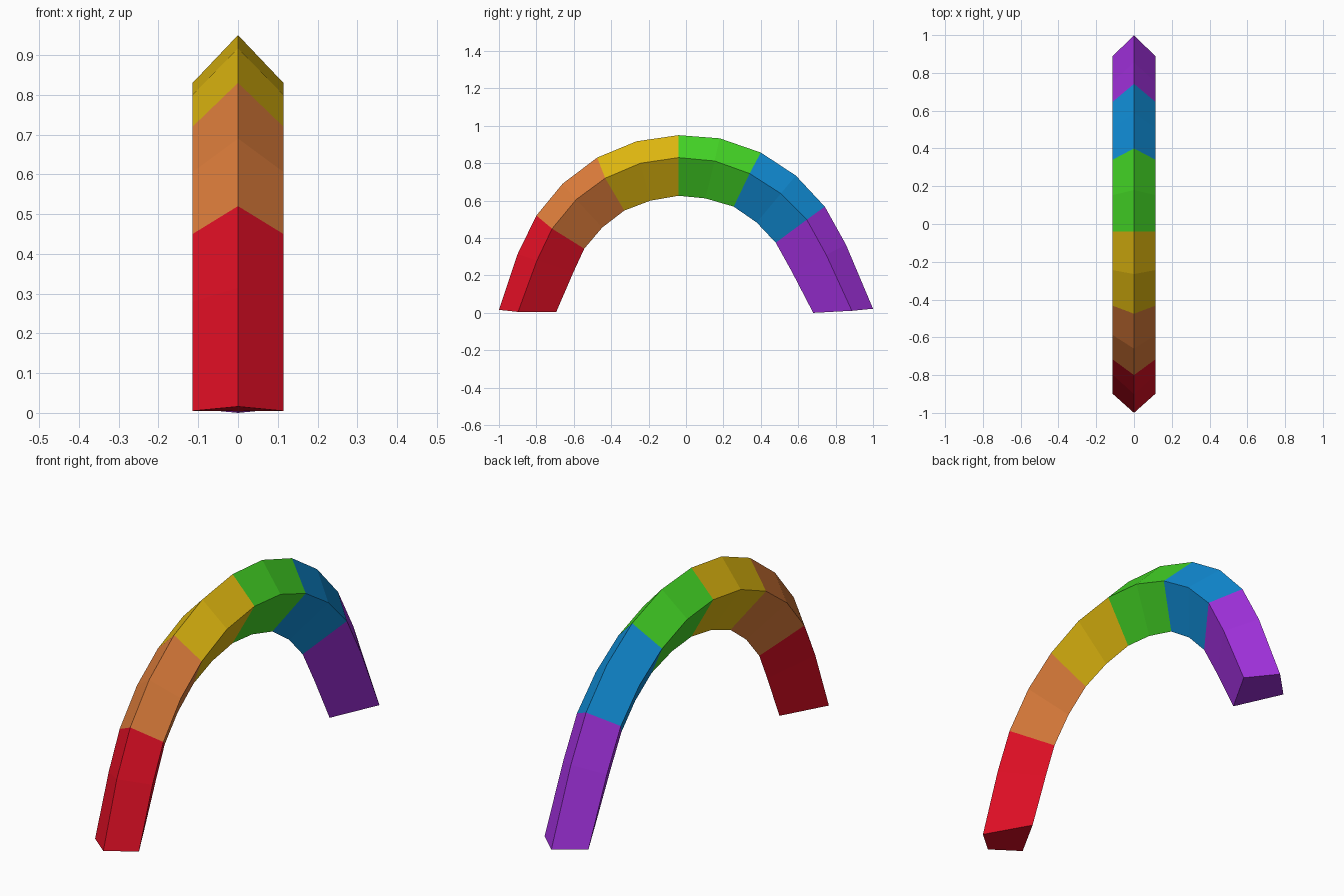
import bpy
import bmesh

if "Cube" in bpy.data.objects:
    bpy.data.objects.remove(bpy.data.objects["Cube"])

HALF_WIDTH = 0.114

# Arch profiles as (y, z): outer ridge, side edge and inner ridge, front foot to back foot
OUTER = [(-1, .016), (-.90, .315), (-.80, .52), (-.66, .69), (-.475, .83), (-.265, .917), (-.04, .95),
         (.18, .933), (.40, .857), (.587, .734), (.742, .568), (.855, .365), (1, .022)]
SIDE = [(-.898, .005), (-.797, .28), (-.716, .45), (-.587, .606), (-.432, .72), (-.244, .80), (-.04, .83),
        (.153, .812), (.34, .745), (.507, .638), (.646, .498), (.75, .31), (.887, .011)]
INNER = [(-.694, .004), (-.603, .215), (-.544, .343), (-.448, .456), (-.33, .547), (-.19, .60), (-.04, .626),
         (.104, .612), (.255, .568), (.378, .483), (.48, .375), (.566, .22), (.68, 0)]

# Six colour bands, front to back
BANDS = [("red", (225, 15, 37)), ("orange", (221, 125, 59)), ("yellow", (224, 184, 16)),
         ("green", (68, 214, 38)), ("blue", (17, 142, 216)), ("purple", (161, 49, 221))]


def linear(c):
    c /= 255
    return c / 12.92 if c <= 0.04045 else ((c + 0.055) / 1.055) ** 2.4


mesh = bpy.data.meshes.new("rainbow_arch")
arch = bpy.data.objects.new("rainbow_arch", mesh)
bpy.context.collection.objects.link(arch)
for name, rgb in BANDS:
    mat = bpy.data.materials.new(name)
    mat.diffuse_color = (*[linear(c) for c in rgb], 1)
    mat.use_nodes = True
    mat.node_tree.nodes["Principled BSDF"].inputs["Base Color"].default_value = mat.diffuse_color
    mesh.materials.append(mat)

# Kite-shaped rings joined along the arch
bm = bmesh.new()
rings = []
for o, s, i in zip(OUTER, SIDE, INNER):
    ring = [(0, *o), (HALF_WIDTH, *s), (0, *i), (-HALF_WIDTH, *s)]
    rings.append([bm.verts.new(p) for p in ring])

for n, (a, b) in enumerate(zip(rings, rings[1:])):
    for k in range(4):
        m = (k + 1) % 4
        face = bm.faces.new((a[k], a[m], b[m], b[k]))
        face.material_index = n // 2      # two segments per band

# Feet
bm.faces.new(rings[0]).material_index = 0
bm.faces.new(rings[-1]).material_index = len(BANDS) - 1

bmesh.ops.recalc_face_normals(bm, faces=bm.faces)
bm.to_mesh(mesh)
bm.free()
